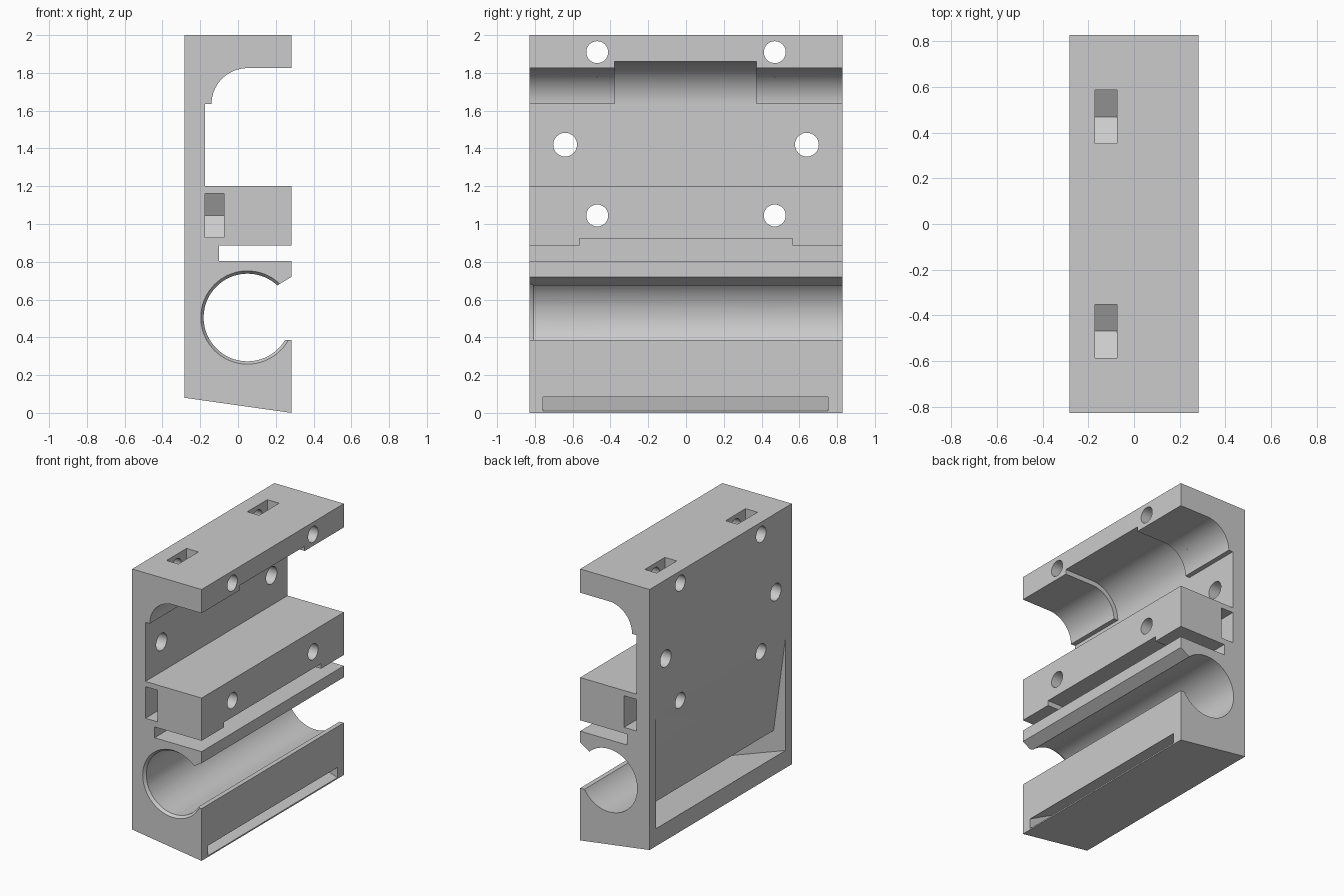
import bpy, bmesh
from math import cos, sin, radians, pi, asin, degrees

cube = bpy.data.objects.get("Cube")
if cube:
    bpy.data.objects.remove(cube, do_unlink=True)

grey = bpy.data.materials.new("light_grey")
grey.use_nodes = True
colour = (0.6, 0.6, 0.6, 1)
grey.diffuse_color = colour
grey.node_tree.nodes["Principled BSDF"].inputs["Base Color"].default_value = colour

HX, HY = 0.283, 0.828      # half width and half length
BX, BZ, BR = 0.05, 0.505, 0.232   # round bore


def arc(cx, cz, r, a0, a1, n):
    return [(cx + r * cos(radians(a0 + (a1 - a0) * i / n)),
             cz + r * sin(radians(a0 + (a1 - a0) * i / n))) for i in range(n + 1)]


def prism(name, pts, lo, hi, place):
    """Extrude a 2D outline from lo to hi; place(u, v, w) gives the 3D point."""
    bm = bmesh.new()
    rings = [[bm.verts.new(place(u, v, w)) for u, v in pts] for w in (lo, hi)]
    n = len(pts)
    bm.faces.new(rings[0])
    bm.faces.new(rings[1][::-1])
    for i in range(n):
        j = (i + 1) % n
        bm.faces.new((rings[0][i], rings[1][i], rings[1][j], rings[0][j]))
    return finish(name, bm)


def finish(name, bm):
    bmesh.ops.recalc_face_normals(bm, faces=bm.faces)
    mesh = bpy.data.meshes.new(name)
    bm.to_mesh(mesh)
    bm.free()
    obj = bpy.data.objects.new(name, mesh)
    bpy.context.collection.objects.link(obj)
    mesh.materials.append(grey)
    return obj


def along_y(u, v, w):
    return (u, w, v)


def along_x(u, v, w):
    return (w, u, v)


def cut(cutter):
    cutter.hide_render = True
    mod = body.modifiers.new("cut", "BOOLEAN")
    mod.operation = "DIFFERENCE"
    mod.solver = "EXACT"
    mod.object = cutter
    bpy.context.view_layer.objects.active = body
    bpy.ops.object.modifier_apply(modifier=mod.name)
    bpy.data.objects.remove(cutter, do_unlink=True)


# Body: constant cross-section with rail cavity, slot and open bore
low_a = degrees(asin((0.385 - BZ) / BR))
top_a = degrees(asin((0.675 - BZ) / BR))
profile = [(-HX, 0.08), (HX, 0), (HX, 0.385)]
profile += arc(BX, BZ, BR, 360 + low_a, top_a, 72)
profile += [(HX, 0.72), (HX, 0.805), (-0.1, 0.805), (-0.1, 0.885), (HX, 0.885),
            (HX, 1.2), (-0.175, 1.2), (-0.175, 1.635)]
profile += arc(BX, 1.635, 0.19, 180, 90, 24)
profile += [(HX, 1.825), (HX, 2), (-HX, 2)]
body = prism("mounting_block", profile, -HY, HY, along_y)

# Wider middle section of the rail cavity
cut(prism("wide_cavity", arc(BX, 1.635, 0.225, 180, 90, 24)
          + [(0.35, 1.86), (0.35, 1.5), (-0.175, 1.5)], -0.378, 0.373, along_y))

# Raised middle of the narrow slot
cut(prism("slot_step", [(-0.1, 0.85), (0.35, 0.85), (0.35, 0.922), (-0.1, 0.922)],
          -0.565, 0.563, along_y))

# Chamfer at the front mouth of the bore
bm = bmesh.new()
ends = [[bm.verts.new((x, y, z)) for x, z in arc(BX, BZ, r, 0, 355, 71)]
        for y, r in ((-HY - 0.02, BR + 0.03), (-HY + 0.04, BR - 0.015))]
bm.faces.new(ends[0])
bm.faces.new(ends[1])
for i in range(72):
    j = (i + 1) % 72
    bm.faces.new((ends[0][i], ends[0][j], ends[1][j], ends[1][i]))
cut(finish("bore_chamfer", bm))

# Sloping recess in the back plate that runs out through the lower lip
cut(prism("drain_recess", [(-0.30, 1.17), (-0.185, 0.33), (0.30, 0.075),
                           (0.30, 0.004), (-0.30, 0.215)], -0.756, 0.752, along_y))

# Screw holes and captive nut pockets
R = 0.1165
T = R / 3 ** 0.5
for side in (-1, 1):
    for y, z, r in ((0.47, 1.91, 0.058), (0.64, 1.42, 0.063), (0.47, 1.045, 0.058)):
        cut(prism("screw_hole", arc(side * y, z, r, 0, 348.75, 31), -0.4, 0.4, along_x))
    y = side * 0.47
    cut(prism("top_nut_pocket", [(y - R, 2.1), (y - R, 1.91 - T), (y, 1.91 - 2 * T),
                                 (y + R, 1.91 - T), (y + R, 2.1)], -0.172, -0.075, along_x))
    cut(prism("end_nut_pocket", [(side * 0.9, 1.045 - R), (side * (0.47 - T), 1.045 - R),
                                 (side * (0.47 - 2 * T), 1.045), (side * (0.47 - T), 1.045 + R),
                                 (side * 0.9, 1.045 + R)], -0.175, -0.075, along_x))

# Smooth the round surfaces, keep edges sharp
bpy.ops.object.select_all(action="DESELECT")
body.select_set(True)
bpy.context.view_layer.objects.active = body
bpy.ops.object.shade_smooth_by_angle(angle=radians(20))
